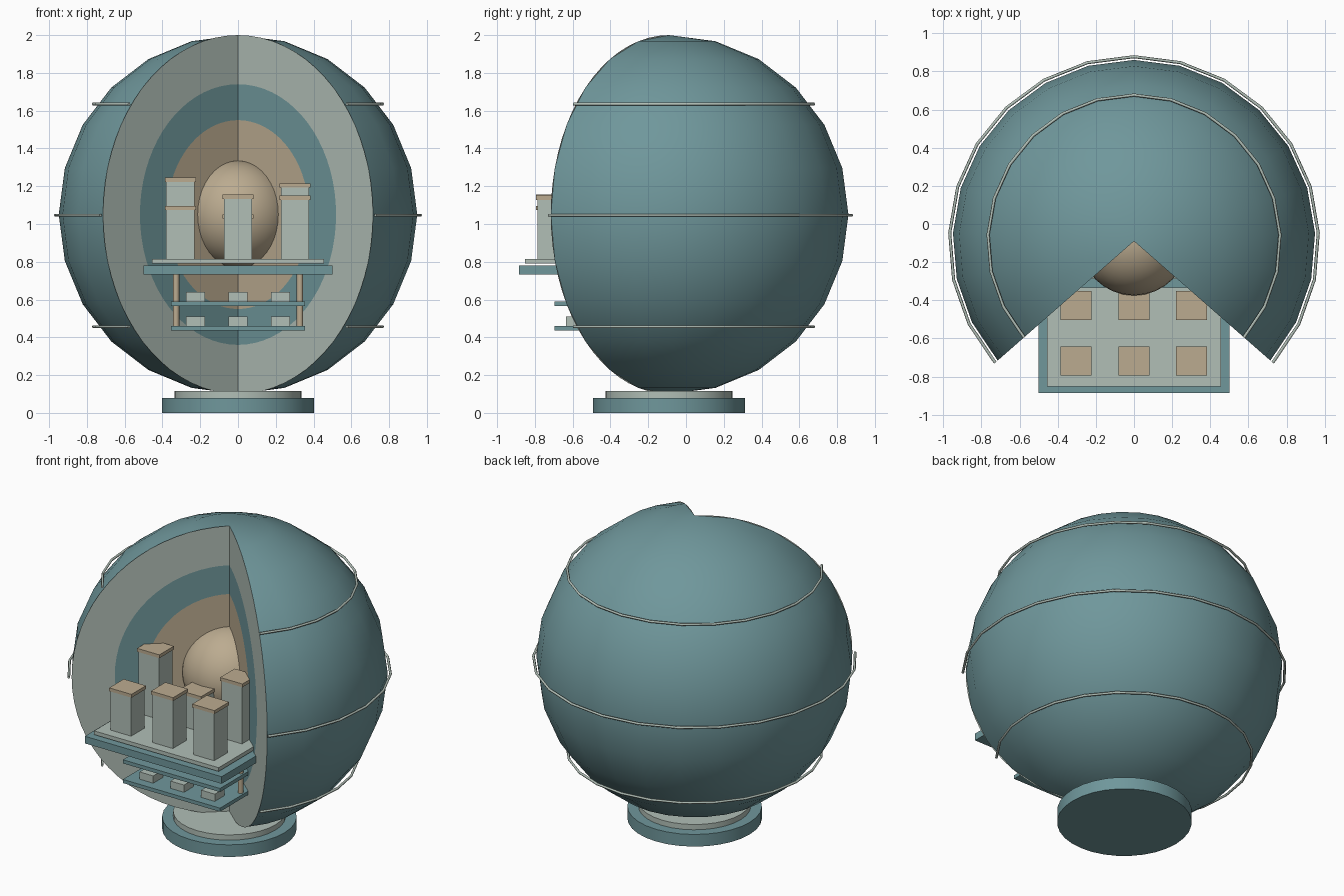
import bpy, bmesh, math
from mathutils import Vector, Matrix

if "Cube" in bpy.data.objects:
    bpy.data.objects.remove(bpy.data.objects["Cube"], do_unlink=True)

CENTRE = Vector((0, -0.09, 1.05))
RADIUS = 0.95
HALF_CUT = math.radians(48.8)          # half opening of the wedge
SWEEP = 2 * math.pi - 2 * HALF_CUT


def material(name, rgb):
    m = bpy.data.materials.new(name)
    m.diffuse_color = (*rgb, 1)
    m.use_nodes = True
    node = m.node_tree.nodes["Principled BSDF"]
    node.inputs["Base Color"].default_value = (*rgb, 1)
    node.inputs["Roughness"].default_value = 0.8
    return m


TEAL = material("teal", (0.16, 0.31, 0.33))
PALE = material("pale grey green", (0.44, 0.52, 0.47))
TAN = material("tan", (0.50, 0.41, 0.28))


def finish(name, bm, mats, smooth=False):
    mesh = bpy.data.meshes.new(name)
    bm.to_mesh(mesh)
    bm.free()
    for m in mats:
        mesh.materials.append(m)
    ob = bpy.data.objects.new(name, mesh)
    bpy.context.collection.objects.link(ob)
    if smooth:
        bpy.ops.object.select_all(action='DESELECT')
        ob.select_set(True)
        bpy.context.view_layer.objects.active = ob
        bpy.ops.object.shade_smooth_by_angle(angle=math.radians(40))
    return ob


def box(name, x, y, z0, z1, width, depth, mat):
    bm = bmesh.new()
    place = Matrix.Translation((x, y, (z0 + z1) / 2))
    bmesh.ops.create_cube(bm, size=1, matrix=place @ Matrix.Diagonal((width, depth, z1 - z0, 1)))
    finish(name, bm, [mat])


def cylinder(name, x, y, z0, z1, radius, sides, mat):
    bm = bmesh.new()
    bmesh.ops.create_cone(bm, cap_ends=True, segments=sides, radius1=radius, radius2=radius,
                          depth=z1 - z0, matrix=Matrix.Translation((x, y, (z0 + z1) / 2)))
    finish(name, bm, [mat], smooth=True)


def radial(angle):
    """Horizontal direction at an angle measured from the front."""
    return Vector((math.sin(angle), -math.cos(angle), 0))


# Outer shell: a half circle swept around, leaving the wedge open
bm = bmesh.new()
start = radial(HALF_CUT)
arc = []
for i in range(13):
    a = math.pi * i / 12
    arc.append(bm.verts.new(CENTRE + RADIUS * (start * math.sin(a) + Vector((0, 0, math.cos(a))))))
edges = [bm.edges.new(pair) for pair in zip(arc, arc[1:])]
bmesh.ops.spin(bm, geom=arc + edges, cent=CENTRE, axis=(0, 0, 1), angle=SWEEP, steps=18)
bmesh.ops.remove_doubles(bm, verts=bm.verts, dist=0.0001)
bm.normal_update()
for f in bm.faces:
    if f.normal.dot(f.calc_center_median() - CENTRE) < 0:
        f.normal_flip()
finish("outer_shell", bm, [TEAL], smooth=True)

# Cut faces with concentric coloured layers
BANDS = [(0.2, 0.5), (0.5, 0.69), (0.69, RADIUS)]
for side, label in ((1, "left"), (-1, "right")):
    bm = bmesh.new()
    out = radial(side * HALF_CUT)
    steps = 36
    for index, (inner, outer) in enumerate(BANDS):
        rows = []
        for r in (inner, outer):
            rows.append([bm.verts.new(CENTRE + r * (out * math.sin(a) + Vector((0, 0, math.cos(a)))))
                         for a in (math.pi * i / steps for i in range(steps + 1))])
        for i in range(steps):
            f = bm.faces.new((rows[0][i], rows[0][i + 1], rows[1][i + 1], rows[1][i]))
            f.material_index = index
            f.normal_update()
            if f.normal.y > 0:
                f.normal_flip()
    finish("cut_face_" + label, bm, [TAN, TEAL, PALE])

# Core ball
bm = bmesh.new()
bmesh.ops.create_uvsphere(bm, u_segments=32, v_segments=20, radius=0.285,
                          matrix=Matrix.Translation(CENTRE))
finish("core", bm, [TAN], smooth=True)

# Hoops around the shell
for name, z, r in (("upper_hoop", 1.635, 0.766), ("middle_hoop", 1.047, 0.967), ("lower_hoop", 0.457, 0.766)):
    curve = bpy.data.curves.new(name, 'CURVE')
    curve.dimensions = '3D'
    curve.bevel_depth = 0.008
    curve.bevel_resolution = 1
    curve.use_fill_caps = True
    line = curve.splines.new('POLY')
    line.points.add(18)
    for i, p in enumerate(line.points):
        spot = CENTRE + r * radial(HALF_CUT + SWEEP * i / 18)
        p.co = (spot.x, spot.y, z, 1)
    curve.materials.append(PALE)
    bpy.context.collection.objects.link(bpy.data.objects.new(name, curve))

# Pedestal
cylinder("base_disc", 0, CENTRE.y, 0, 0.08, 0.403, 32, TEAL)
cylinder("base_collar", 0, CENTRE.y, 0.08, 0.115, 0.337, 32, PALE)

# Main platform and its top plate
box("platform", 0, -0.585, 0.733, 0.78, 1.0, 0.6, TEAL)
box("platform_plate", 0, -0.592, 0.79, 0.815, 0.91, 0.52, PALE)

# Towers with flat caps, heights listed from -x to +x
ROWS = {"front": (-0.717, (1.095, 1.155, 1.15)), "back": (-0.426, (1.245, 1.05, 1.215))}
for row, (y, tops) in ROWS.items():
    for x, top, place in zip((-0.305, 0, 0.302), tops, ("right", "middle", "left")):
        box(f"{row}_{place}_tower", x, y, 0.81, top - 0.022, 0.15, 0.14, PALE)
        box(f"{row}_{place}_tower_cap", x, y, top - 0.022, top, 0.163, 0.152, TAN)

# Two shelves below, each with three blocks
for level, z in (("upper", 0.567), ("lower", 0.437)):
    box(level + "_shelf", 0, -0.495, z, z + 0.024, 0.71, 0.4, TEAL)
    for x, place in ((-0.225, "right"), (0, "middle"), (0.225, "left")):
        box(f"{level}_{place}_block", x, -0.585, z + 0.024, z + 0.072, 0.1, 0.1, PALE)

# Posts holding the shelves
for x, place in ((-0.328, "right"), (0.328, "left")):
    cylinder(place + "_post", x, -0.44, 0.44, 0.74, 0.017, 12, TAN)
